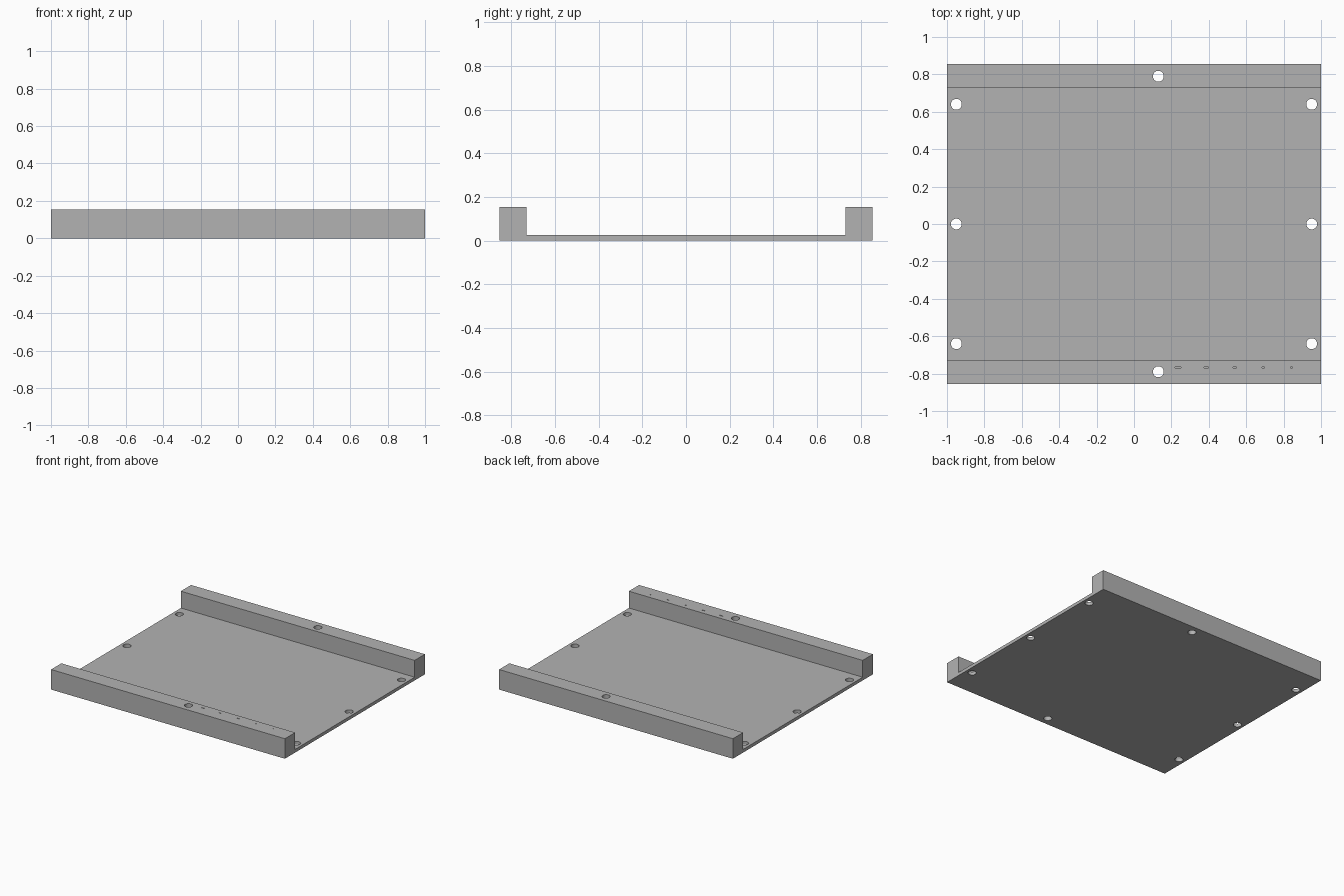
import bpy
import bmesh
from math import radians
from mathutils import Matrix, Vector

cube = bpy.data.objects.get("Cube")
if cube:
    bpy.data.objects.remove(cube, do_unlink=True)

LENGTH, DEPTH, HEIGHT = 2.0, 1.71, 0.155
PLATE = 0.025
RAIL = 0.125
HOLE_RADIUS = 0.029

grey = bpy.data.materials.new("plain_grey")
grey.use_nodes = True
grey.diffuse_color = (0.45, 0.45, 0.45, 1)
grey.node_tree.nodes["Principled BSDF"].inputs["Base Color"].default_value = grey.diffuse_color


def finish(name, bm):
    bmesh.ops.recalc_face_normals(bm, faces=bm.faces)
    mesh = bpy.data.meshes.new(name)
    bm.to_mesh(mesh)
    bm.free()
    mesh.materials.append(grey)
    obj = bpy.data.objects.new(name, mesh)
    bpy.context.collection.objects.link(obj)
    return obj


def add_hole(bm, x, y):
    bmesh.ops.create_cone(bm, cap_ends=True, segments=32, radius1=HOLE_RADIUS,
                          radius2=HOLE_RADIUS, depth=1,
                          matrix=Matrix.Translation((x, y, 0)))


# Channel tray: a U-shaped profile extruded along x
outer, inner = DEPTH / 2, DEPTH / 2 - RAIL
half = [(outer, 0), (outer, HEIGHT), (inner, HEIGHT), (inner, PLATE)]
profile = half + [(-y, z) for y, z in reversed(half)]
bm = bmesh.new()
face = bm.faces.new([bm.verts.new((-LENGTH / 2, y, z)) for y, z in profile])
extruded = bmesh.ops.extrude_face_region(bm, geom=[face])["geom"]
bmesh.ops.translate(bm, vec=Vector((LENGTH, 0, 0)),
                    verts=[v for v in extruded if isinstance(v, bmesh.types.BMVert)])
tray = finish("channel_tray", bm)

# Cutter: mounting holes along the open ends and through each rail
bm = bmesh.new()
for x in (-0.95, 0.95):
    for y in (-0.64, 0, 0.64):
        add_hole(bm, x, y)
for y in (-0.79, 0.79):
    add_hole(bm, 0.13, y)

# Cutter: tiny shrinking tick slots on top of the front rail
for i in range(5):
    size = (0.03 - 0.005 * i, 0.005, 0.02)
    place = Matrix.Translation((0.235 + 0.152 * i, -0.768, HEIGHT))
    bmesh.ops.create_cube(bm, size=1, matrix=place @ Matrix.Diagonal((*size, 1)))
cutter = finish("hole_cutter", bm)
cutter.hide_render = True

# Cut the holes and drop the cutter
cut = tray.modifiers.new("holes", "BOOLEAN")
cut.operation = "DIFFERENCE"
cut.solver = "EXACT"
cut.object = cutter
bpy.ops.object.select_all(action="DESELECT")
tray.select_set(True)
bpy.context.view_layer.objects.active = tray
bpy.ops.object.modifier_apply(modifier=cut.name)
bpy.data.objects.remove(cutter, do_unlink=True)
bpy.ops.object.shade_smooth_by_angle(angle=radians(30))
